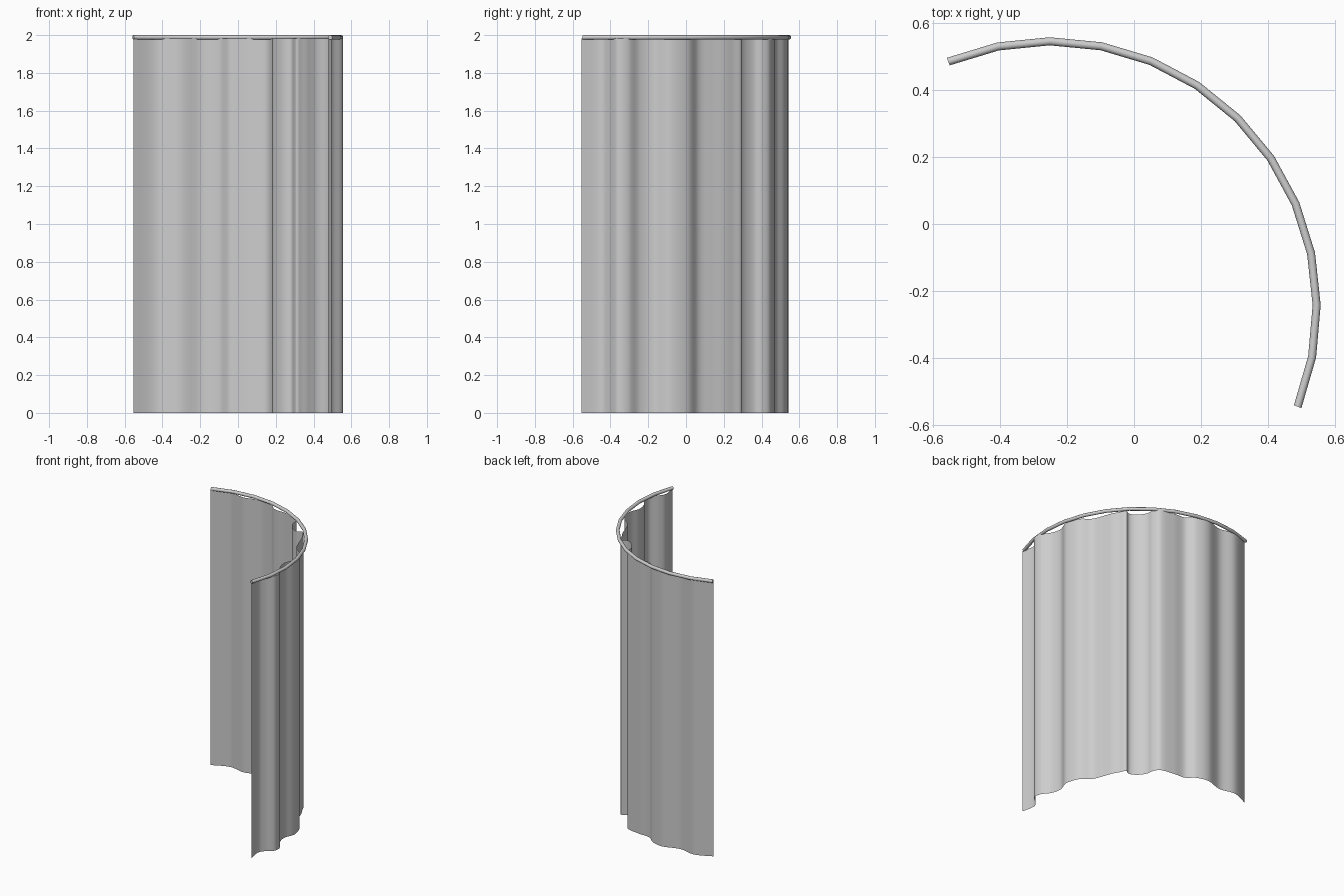
import bpy
import bmesh
from math import cos, sin, radians, pi
from mathutils import Vector
from mathutils.geometry import interpolate_bezier

if "Cube" in bpy.data.objects:
    bpy.data.objects.remove(bpy.data.objects["Cube"], do_unlink=True)

GREY = (0.61, 0.61, 0.61, 1)
grey = bpy.data.materials.new("light_grey")
grey.use_nodes = True
grey.diffuse_color = GREY
grey.node_tree.nodes["Principled BSDF"].inputs["Base Color"].default_value = GREY

RAIL_RADIUS = 0.012
RAIL_Z = 2 - RAIL_RADIUS
ARC_CENTRE = Vector((-0.25, -0.25, 0))
ARC_RADIUS = 0.795


def finish(name, bm, angle):
    """Turn a bmesh into a smooth-shaded grey object."""
    mesh = bpy.data.meshes.new(name)
    bm.to_mesh(mesh)
    bm.free()
    mesh.materials.append(grey)
    obj = bpy.data.objects.new(name, mesh)
    bpy.context.collection.objects.link(obj)
    bpy.ops.object.select_all(action="DESELECT")
    obj.select_set(True)
    bpy.context.view_layer.objects.active = obj
    bpy.ops.object.shade_smooth_by_angle(angle=radians(angle))


# Curved rail: a round tube swept along a faceted arc
SEGMENTS, SIDES = 12, 12
bm = bmesh.new()
rings = []
for i in range(SEGMENTS + 1):
    a = radians(112.5 - 11.19 * i)
    out = Vector((cos(a), sin(a), 0))
    ring = []
    for j in range(SIDES):
        t = 2 * pi * j / SIDES
        p = ARC_CENTRE + out * (ARC_RADIUS + RAIL_RADIUS * cos(t))
        p.z = RAIL_Z + RAIL_RADIUS * sin(t)
        ring.append(bm.verts.new(p))
    rings.append(ring)
for r0, r1 in zip(rings, rings[1:]):
    for j in range(SIDES):
        k = (j + 1) % SIDES
        bm.faces.new((r0[j], r0[k], r1[k], r1[j]))
bm.faces.new(rings[0])
bm.faces.new(rings[-1])
bmesh.ops.recalc_face_normals(bm, faces=bm.faces)
finish("curtain_rail", bm, 40)

# Curtain: a thin sheet hanging in uneven folds under the rail
folds = [Vector((x, y, 0)) for x, y in (
    (-0.553, 0.475), (-0.43, 0.525), (-0.31, 0.507), (-0.19, 0.541),
    (-0.10, 0.522), (-0.04, 0.475), (0.05, 0.467), (0.145, 0.449),
    (0.178, 0.405), (0.185, 0.36), (0.212, 0.315), (0.245, 0.287),
    (0.28, 0.277), (0.314, 0.293), (0.338, 0.25), (0.365, 0.20),
    (0.39, 0.13), (0.42, 0.065), (0.483, 0.01), (0.513, -0.085),
    (0.488, -0.17), (0.505, -0.245), (0.549, -0.305), (0.552, -0.365),
    (0.502, -0.412), (0.478, -0.46), (0.495, -0.553))]
last = len(folds) - 1
tangents = [(folds[min(i + 1, last)] - folds[max(i - 1, 0)]) / 6 for i in range(last + 1)]
path = [folds[0]]
for i in range(last):
    path += interpolate_bezier(folds[i], folds[i] + tangents[i],
                               folds[i + 1] - tangents[i + 1], folds[i + 1], 9)[1:]

bm = bmesh.new()
top = Vector((0, 0, RAIL_Z - 0.006))
columns = [(bm.verts.new(p), bm.verts.new(p + top)) for p in path]
for (a0, a1), (b0, b1) in zip(columns, columns[1:]):
    bm.faces.new((b0, a0, a1, b1))
finish("curtain", bm, 60)
